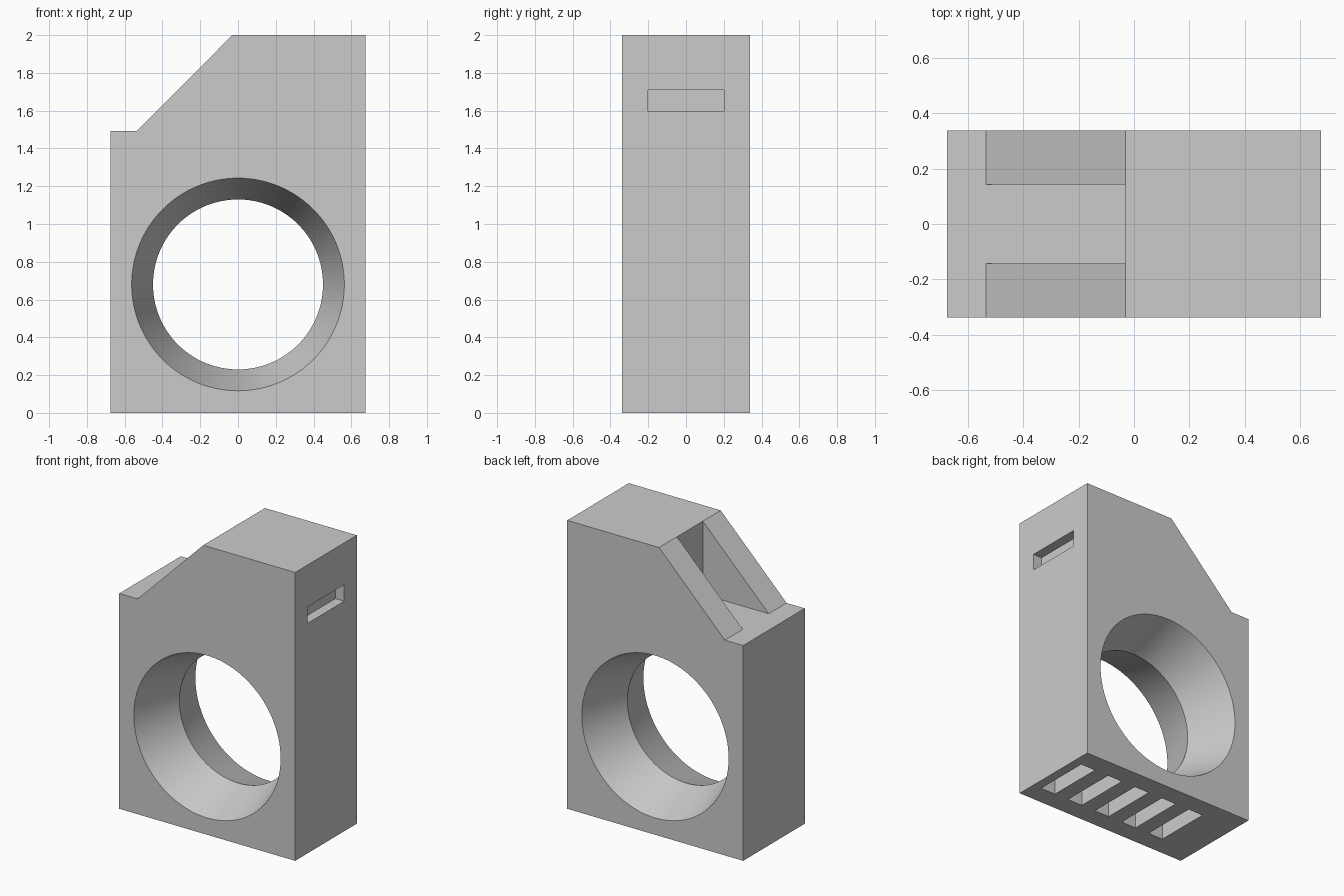
import bpy, bmesh, math
from mathutils import Matrix

cube = bpy.data.objects.get("Cube")
if cube:
    bpy.data.objects.remove(cube, do_unlink=True)

HALF_X, HALF_Y, HEIGHT = 0.675, 0.3375, 2.0
LEDGE_Z, SLOPE_TOP_X, SLOPE_LOW_X = 1.493, -0.03, -0.535
HOLE_Z, RIM_R, NECK_R = 0.68, 0.563, 0.45

grey = bpy.data.materials.new("light_grey")
grey.use_nodes = True
grey.diffuse_color = (0.6, 0.6, 0.6, 1)
grey.node_tree.nodes["Principled BSDF"].inputs["Base Color"].default_value = (0.6, 0.6, 0.6, 1)


def finish(name, bm):
    bmesh.ops.recalc_face_normals(bm, faces=bm.faces)
    mesh = bpy.data.meshes.new(name)
    bm.to_mesh(mesh)
    bm.free()
    mesh.materials.append(grey)
    obj = bpy.data.objects.new(name, mesh)
    bpy.context.collection.objects.link(obj)
    return obj


def box(name, low, high):
    bm = bmesh.new()
    size = [b - a for a, b in zip(low, high)]
    mid = [(a + b) / 2 for a, b in zip(low, high)]
    bmesh.ops.create_cube(bm, size=1, matrix=Matrix.Translation(mid) @ Matrix.Diagonal((*size, 1)))
    return finish(name, bm)


def cut(target, cutter):
    mod = target.modifiers.new(cutter.name, 'BOOLEAN')
    mod.operation, mod.solver, mod.object = 'DIFFERENCE', 'EXACT', cutter
    bpy.context.view_layer.objects.active = target
    bpy.ops.object.modifier_apply(modifier=mod.name)
    bpy.data.objects.remove(cutter, do_unlink=True)


# Block with a sloped shoulder
outline = [(-HALF_X, 0), (HALF_X, 0), (HALF_X, HEIGHT), (SLOPE_TOP_X, HEIGHT),
           (SLOPE_LOW_X, LEDGE_Z), (-HALF_X, LEDGE_Z)]
bm = bmesh.new()
face = bm.faces.new([bm.verts.new((x, -HALF_Y, z)) for x, z in outline])
side = bmesh.ops.extrude_face_region(bm, geom=[face])
bmesh.ops.translate(bm, vec=(0, 2 * HALF_Y, 0),
                    verts=[v for v in side["geom"] if isinstance(v, bmesh.types.BMVert)])
body = finish("block_body", bm)

# Round opening, flared towards both faces
bm = bmesh.new()
reach = HALF_Y * 1.2
wide = NECK_R + (RIM_R - NECK_R) * 1.2
profile = [(0, -reach), (wide, -reach), (NECK_R, 0), (wide, reach), (0, reach)]
verts = [bm.verts.new((r, y, HOLE_Z)) for r, y in profile]
edges = [bm.edges.new(pair) for pair in zip(verts, verts[1:])]
bmesh.ops.spin(bm, geom=verts + edges, cent=(0, 0, HOLE_Z), axis=(0, 1, 0),
               angle=math.tau, steps=128, use_merge=True)
bmesh.ops.remove_doubles(bm, verts=bm.verts, dist=0.0001)
cut(body, finish("opening_cutter", bm))

# Channel between the two sloped cheeks
cut(body, box("channel_cutter", (SLOPE_LOW_X - 0.05, -0.142, LEDGE_Z), (SLOPE_TOP_X, 0.142, HEIGHT + 0.1)))

# Shallow slot on the left side
cut(body, box("side_slot_cutter", (HALF_X - 0.068, -0.2, 1.595), (HALF_X + 0.1, 0.2, 1.71)))

# Row of slots under the base
for i in range(5):
    x = 0.61 - 0.225 * i
    cut(body, box("base_slot_cutter", (x - 0.115, -0.2, -0.1), (x, 0.2, 0.112)))

bpy.ops.object.select_all(action='DESELECT')
body.select_set(True)
bpy.context.view_layer.objects.active = body
bpy.ops.object.shade_smooth_by_angle(angle=math.radians(25))
